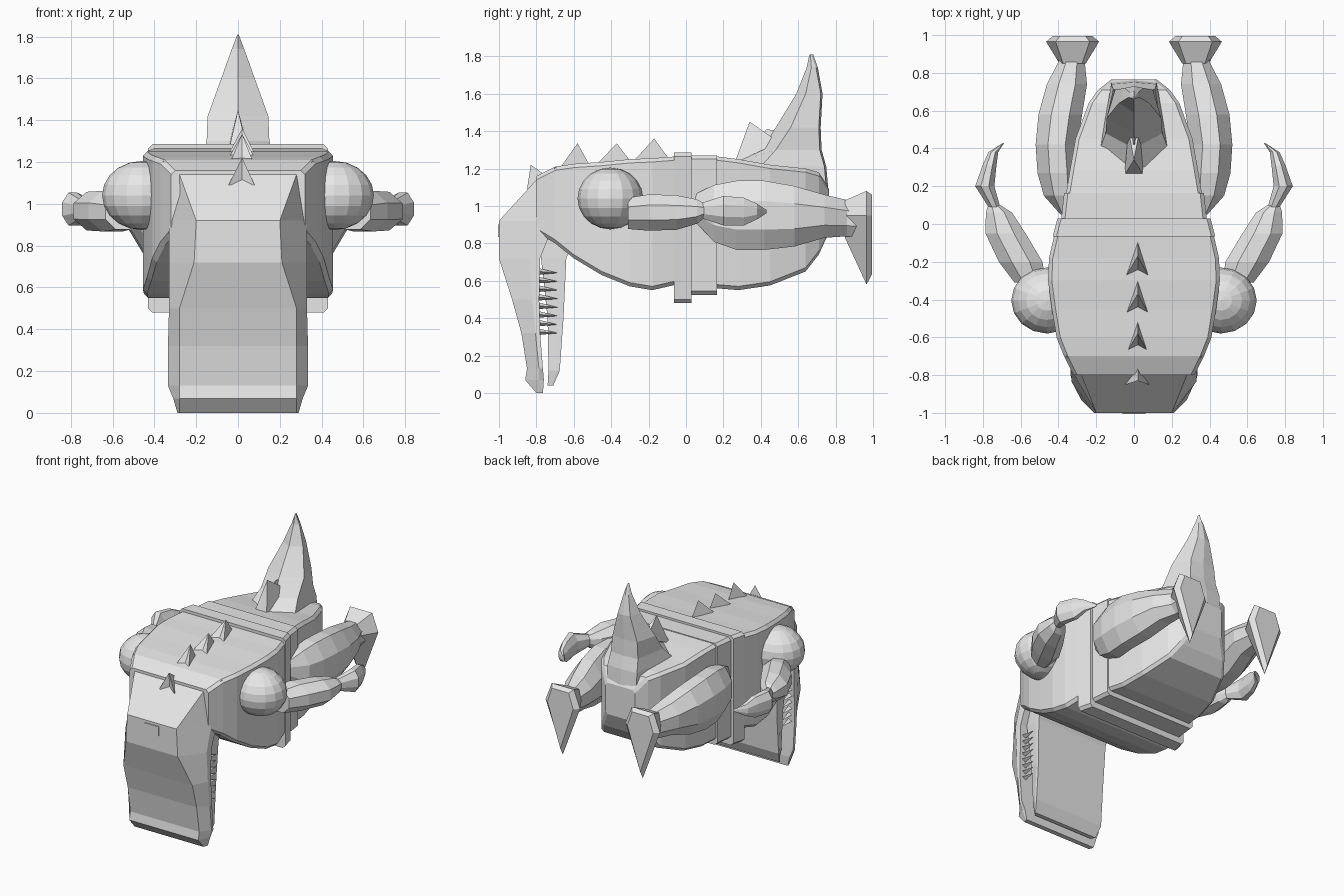
import bpy, bmesh
from mathutils import Vector, Matrix
from math import cos, sin, tau

if "Cube" in bpy.data.objects:
    bpy.data.objects.remove(bpy.data.objects["Cube"])

grey = bpy.data.materials.new("pale_grey")
grey.use_nodes = True
COLOUR = (0.8, 0.8, 0.8, 1)
grey.diffuse_color = COLOUR
grey.node_tree.nodes["Principled BSDF"].inputs["Base Color"].default_value = COLOUR


def finish(name, bm, mirror=False):
    bmesh.ops.remove_doubles(bm, verts=bm.verts, dist=0.0005)
    bmesh.ops.recalc_face_normals(bm, faces=bm.faces)
    mesh = bpy.data.meshes.new(name)
    bm.to_mesh(mesh)
    bm.free()
    mesh.materials.append(grey)
    ob = bpy.data.objects.new(name, mesh)
    bpy.context.collection.objects.link(ob)
    if mirror:
        ob.modifiers.new("mirror", 'MIRROR').use_bisect_axis[0] = False
    return ob


def loft(name, rings, mirror=False):
    """Skin a list of equal-length rings and cap both ends."""
    bm = bmesh.new()
    loops = [[bm.verts.new(p) for p in ring] for ring in rings]
    n = len(loops[0])
    for a, b in zip(loops, loops[1:]):
        for i in range(n):
            j = (i + 1) % n
            bm.faces.new((a[i], a[j], b[j], b[i]))
    bm.faces.new(loops[0])
    bm.faces.new(loops[-1])
    return finish(name, bm, mirror)


def body_ring(y, w, bottom, top, c=0.02):
    """Box section across the body with cut corners."""
    half = [(w, bottom + c), (w, top - c), (w - c, top)]
    pts = [(w - c, bottom)] + half
    pts += [(-x, z) for x, z in reversed(pts)]
    return [(x, y, z) for x, z in pts]


def oval_ring(x, y, z, rx, rz, n=8):
    return [(x + rx * cos(tau * (i + .5) / n), y, z + rz * sin(tau * (i + .5) / n))
            for i in range(n)]


def jaw_ring(z, front, back, wf, wb):
    mid = front + (back - front) * 0.75
    return [(-wf, front, z), (wf, front, z), (wb, mid, z),
            (wb, back, z), (-wb, back, z), (-wb, mid, z)]


# Torso
loft("torso", [body_ring(*s) for s in [
    (-.80, .32, .86, 1.16), (-.70, .37, .80, 1.21), (-.60, .41, .72, 1.225),
    (-.45, .435, .63, 1.235), (-.30, .455, .57, 1.25), (-.18, .45, .55, 1.255),
    (-.05, .42, .58, 1.265)]])

# Waist bands
loft("belt", [body_ring(-.065, .43, .48, 1.285), body_ring(.03, .405, .48, 1.285)])
loft("rear_band", [body_ring(.03, .385, .525, 1.27), body_ring(.165, .37, .525, 1.27)])

# Hips narrowing to the tail
loft("hips", [body_ring(*s) for s in [
    (.16, .36, .56, 1.265), (.28, .34, .55, 1.25), (.45, .31, .575, 1.22),
    (.64, .24, .65, 1.20), (.71, .19, .74, 1.18), (.765, .12, .86, 1.09)]])

# Tail fin: front edge, wide shoulder, back edge at each height
def fin_ring(z, front, mid, back, w, wb):
    return [(0, front, z), (w, mid, z), (wb, back, z),
            (0, back + .01, z), (-wb, back, z), (-w, mid, z)]


loft("tail_fin", [fin_ring(*s) for s in [
    (1.10, .17, .40, .75, .19, .12), (1.21, .19, .40, .74, .18, .12),
    (1.30, .40, .48, .715, .15, .11), (1.42, .48, .56, .71, .145, .10),
    (1.60, .59, .64, .72, .08, .05), (1.74, .645, .67, .695, .03, .02),
    (1.81, .66, .665, .67, .003, .003)]])

# Head and upper jaw hanging down
loft("upper_jaw", [jaw_ring(*s) for s in [
    (1.205, -.70, -.55, .36, .37), (1.14, -.80, -.60, .28, .335),
    (.92, -1.0, -.70, .20, .33), (.72, -1.0, -.78, .21, .33),
    (.50, -.93, -.785, .28, .33), (.32, -.88, -.78, .28, .335),
    (.13, -.85, -.765, .28, .335), (.07, -.86, -.76, .28, .31),
    (0, -.80, -.765, .28, .29)]])
loft("brow_plate", [[(x, y, z) for x in (-.06, .06)] + [(x, y + .02, z) for x in (.06, -.06)]
                    for y, z in ((-1.006, .90), (-1.006, .835))])

# Lower jaw
loft("lower_jaw", [jaw_ring(*s) for s in [
    (.82, -.78, -.60, .28, .29), (.72, -.775, -.64, .28, .29),
    (.40, -.74, -.655, .27, .28), (.12, -.735, -.675, .26, .28),
    (.04, -.74, -.71, .24, .26)]])


def spike(bm, base, tip):
    vs = [bm.verts.new(p) for p in base]
    top = bm.verts.new(tip)
    bm.faces.new(vs)
    for i, v in enumerate(vs):
        bm.faces.new((v, vs[(i + 1) % len(vs)], top))


# Teeth along both edges of the mouth
bm = bmesh.new()
for i in range(8):
    z = .65 - i * .046
    spike(bm, [(.285, -.79, z - .018), (.315, -.79, z), (.285, -.79, z + .018)],
          (.30, -.685, z - .008))
finish("teeth", bm, True)

# Back spikes, wide in front and pointed behind
bm = bmesh.new()
for y, z, tip in [(-.85, 1.09, 1.22), (-.69, 1.18, 1.335), (-.48, 1.22, 1.335), (-.28, 1.24, 1.36)]:
    spike(bm, [(-.045, y, z), (.02, y + .03, z), (.08, y, z), (.02, y + .19, z + .01)],
          (.02, y + (.02 if y < -.8 else .11), tip))
# Small spike ahead of the fin
spike(bm, [(-.05, .26, 1.23), (.05, .26, 1.23), (.03, .50, 1.34), (-.03, .50, 1.34)], (0, .34, 1.45))
spike(bm, [(-.04, .32, 1.25), (.04, .32, 1.25), (0, .50, 1.40)], (0, .43, 1.41))
finish("back_spikes", bm)

# Shoulders
bm = bmesh.new()
bmesh.ops.create_uvsphere(bm, u_segments=16, v_segments=10, radius=1,
                          matrix=Matrix.Translation((.46, -.405, 1.04))
                          @ Matrix.Diagonal((.19, .175, .165, 1)))
finish("shoulders", bm, True)

# Arms and claws
loft("arms", [oval_ring(*s) for s in [
    (.55, -.31, .96, .09, .09), (.60, -.20, .965, .125, .105), (.68, -.05, .965, .115, .10),
    (.715, .06, .97, .075, .07), (.74, .10, .975, .035, .04)]], True)
loft("claws", [oval_ring(*s) for s in [
    (.73, .07, .975, .03, .04), (.79, .20, .975, .055, .085), (.765, .31, .97, .04, .08),
    (.745, .38, .97, .028, .045), (.69, .43, .97, .003, .01)]], True)

# Legs
loft("legs", [oval_ring(*s) for s in [
    (.37, .05, .99, .02, .08), (.385, .15, .96, .10, .165), (.40, .27, .95, .12, .20),
    (.41, .42, .95, .12, .20), (.39, .58, .945, .125, .175), (.355, .74, .945, .115, .125),
    (.33, .86, .935, .075, .105), (.33, .92, .93, .075, .10)]], True)

# Feet: flared diamond soles
sole = [(.14, .95), (.09, 1.08), (-.09, 1.08), (-.14, .95), (0, .58)]
ankle = [(.07, .95), (.05, 1.03), (-.05, 1.03), (-.07, .95), (0, .83)]
loft("feet", [[(.325 + x, y, z) for x, z in shape]
              for y, shape in ((.85, ankle), (.965, sole), (.995, [(x * .75, .95 + (z - .95) * .85) for x, z in sole]))], True)
